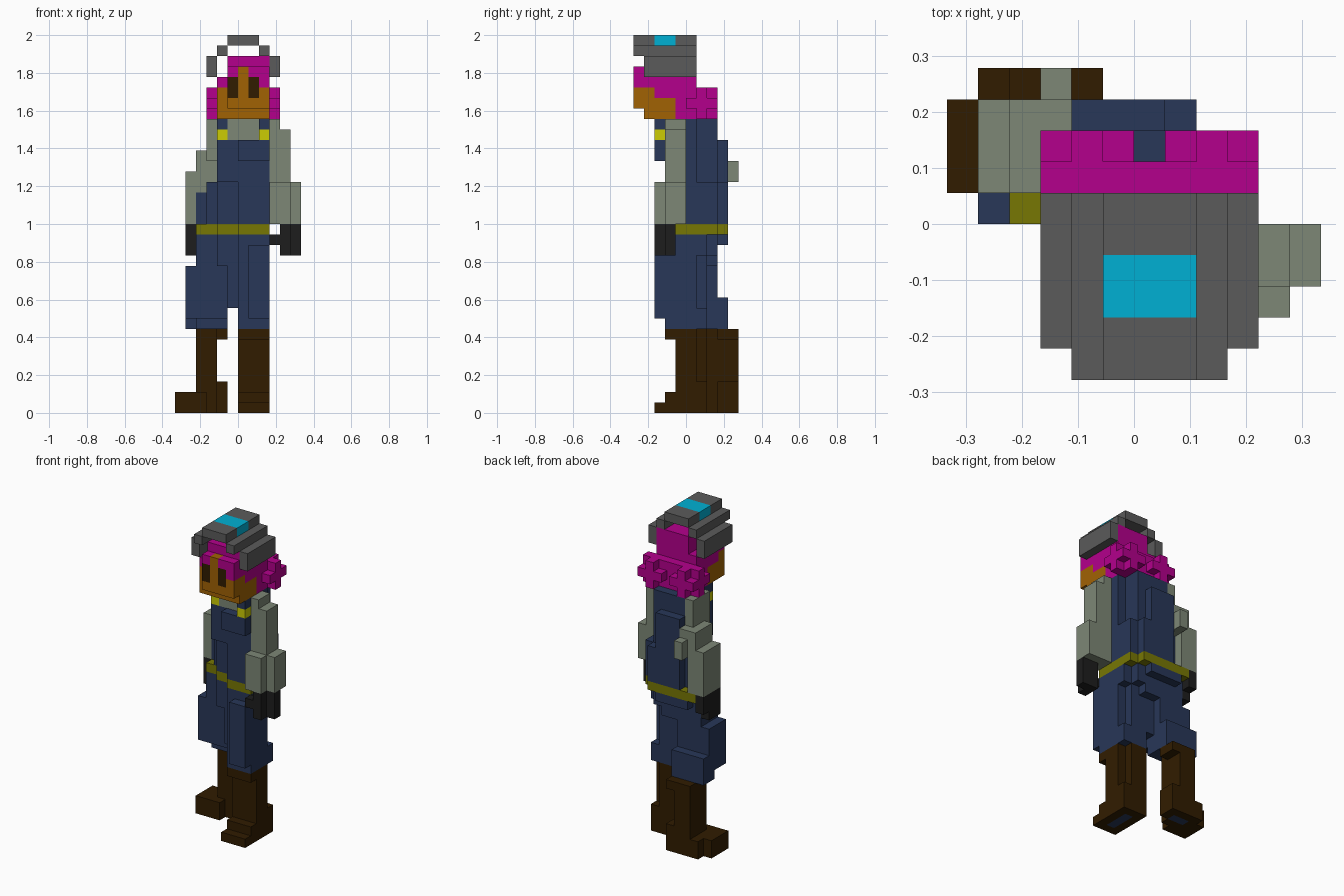
import bpy
import bmesh

default = bpy.data.objects.get("Cube")
if default:
    bpy.data.objects.remove(default, do_unlink=True)

UNIT = 2 / 36  # edge of one block


def srgb(r, g, b):
    return tuple((c / 255 / 12.92 if c < 11 else ((c / 255 + 0.055) / 1.055) ** 2.4)
                 for c in (r, g, b)) + (1.0,)


COLOURS = {
    "helmet_grey": srgb(91, 91, 91),
    "visor_cyan": srgb(0, 176, 212),
    "hair_magenta": srgb(180, 0, 140),
    "skin_orange": srgb(161, 98, 4),
    "leather_brown": srgb(49, 28, 0),
    "shirt_grey_green": srgb(125, 135, 118),
    "overall_navy": srgb(40, 55, 88),
    "buckle_yellow": srgb(204, 204, 4),
    "belt_olive": srgb(119, 119, 4),
    "glove_black": srgb(29, 29, 29),
}

MATERIALS = {}
for name, colour in COLOURS.items():
    mat = bpy.data.materials.new(name)
    mat.use_nodes = True
    mat.diffuse_color = colour
    mat.node_tree.nodes["Principled BSDF"].inputs["Base Color"].default_value = colour
    MATERIALS[name] = mat

blocks = {}  # cell -> (part, colour)


def fill(part, colour, xs, ys, zs):
    """Fill a box of blocks; later boxes replace earlier ones."""
    for x in range(*xs):
        for y in range(*ys):
            for z in range(*zs):
                blocks[x, y, z] = (part, colour)


# Boots: one toe points forward, the other is turned outwards
BROWN = "leather_brown"
fill("left_boot", BROWN, (0, 3), (-1, 1), (0, 8))
fill("left_boot", BROWN, (0, 2), (1, 2), (3, 8))
fill("left_boot", BROWN, (0, 3), (-2, -1), (7, 8))
fill("left_boot", BROWN, (0, 3), (1, 2), (0, 3))
fill("left_boot", BROWN, (0, 3), (-2, 1), (0, 2))
fill("left_boot", BROWN, (0, 3), (-3, 1), (0, 1))
fill("left_boot", "overall_navy", (1, 2), (-2, 1), (0, 1))
fill("right_boot", BROWN, (-4, -2), (2, 5), (0, 8))
fill("right_boot", BROWN, (-2, -1), (3, 5), (7, 8))
fill("right_boot", BROWN, (-6, -3), (1, 2), (0, 2))
fill("right_boot", BROWN, (-6, -2), (2, 4), (0, 2))
fill("right_boot", BROWN, (-5, -1), (4, 5), (0, 2))
fill("right_boot", BROWN, (-2, -1), (3, 5), (0, 3))
fill("right_boot", "overall_navy", (-4, -2), (3, 4), (0, 1))

# Trousers, stepped around the turned hips
NAVY = "overall_navy"
fill("left_trouser", NAVY, (0, 3), (-2, 1), (8, 15))
fill("left_trouser", NAVY, (0, 2), (1, 2), (8, 15))
fill("left_trouser", NAVY, (2, 3), (1, 2), (8, 10))
fill("left_trouser", NAVY, (1, 3), (-3, 0), (9, 16))
fill("right_trouser", NAVY, (-4, -1), (1, 4), (8, 11))
fill("right_trouser", NAVY, (-5, -4), (2, 4), (8, 11))
fill("right_trouser", NAVY, (-5, -1), (0, 3), (9, 14))
fill("hips", NAVY, (-1, 1), (-1, 2), (10, 14))
fill("hips", NAVY, (-4, 1), (0, 3), (14, 17))
fill("hips", NAVY, (1, 2), (0, 3), (15, 17))
fill("hips", NAVY, (2, 3), (0, 2), (15, 17))
fill("hips", NAVY, (-2, 3), (-1, 0), (14, 17))
fill("hips", NAVY, (0, 3), (-2, -1), (14, 17))
fill("hips", NAVY, (-3, 1), (3, 4), (16, 17))

# Belt and waist share one stepped footprint
for part, colour, z0, z1 in (("belt", "belt_olive", 17, 18), ("torso", NAVY, 18, 22)):
    fill(part, colour, (-2, 3), (-1, 3), (z0, z1))
    fill(part, colour, (0, 3), (-2, -1), (z0, z1))
    fill(part, colour, (-2, 2), (3, 4), (z0, z1))
    fill(part, colour, (-3, -2), (0, 3), (z0, z1))
fill("belt", "belt_olive", (-4, -3), (0, 3), (17, 18))
fill("belt", "belt_olive", (-4, -2), (3, 4), (17, 18))
fill("torso", NAVY, (-4, -3), (1, 2), (18, 21))

# Torso: chest and back are stepped because the body is turned
fill("torso", NAVY, (-2, 3), (-1, 1), (22, 28))
fill("torso", NAVY, (-2, 2), (1, 3), (22, 28))
fill("torso", NAVY, (-2, 1), (3, 4), (22, 26))
fill("torso", NAVY, (-2, 3), (-2, -1), (22, 26))
fill("torso", NAVY, (0, 3), (-3, -2), (24, 26))
fill("shirt_front", "shirt_grey_green", (-1, 2), (-2, 0), (26, 28))
for x, y in ((-2, -2), (2, -3)):
    fill("strap", NAVY, (x, x + 1), (y, 0), (26, 28))
    fill("strap", "buckle_yellow", (x, x + 1), (y, y + 1), (26, 27))

# Left arm held in front of the hip
SHIRT = "shirt_grey_green"
fill("left_arm", SHIRT, (3, 5), (-2, 0), (22, 27))
fill("left_arm", SHIRT, (3, 4), (-2, 0), (27, 28))
fill("left_arm", SHIRT, (3, 5), (-3, 0), (18, 22))
fill("left_arm", SHIRT, (5, 6), (-2, 0), (18, 22))
fill("left_glove", "glove_black", (4, 5), (-3, -1), (15, 18))
fill("left_glove", "glove_black", (5, 6), (-2, -1), (15, 18))
fill("left_glove", "glove_black", (3, 4), (-3, -2), (16, 17))

# Right arm held back
fill("right_arm", SHIRT, (-3, -2), (0, 3), (24, 28))
fill("right_arm", SHIRT, (-4, -2), (1, 4), (22, 25))
fill("right_arm", SHIRT, (-3, -2), (3, 5), (22, 24))
fill("right_arm", SHIRT, (-5, -4), (1, 4), (18, 23))
fill("right_arm", SHIRT, (-4, -3), (2, 4), (18, 22))
fill("right_arm", SHIRT, (-4, -3), (1, 2), (21, 22))
fill("right_glove", "glove_black", (-5, -4), (1, 3), (15, 18))
fill("right_glove", "glove_black", (-5, -4), (3, 4), (16, 18))

# Head and hair
HAIR, SKIN = "hair_magenta", "skin_orange"
fill("head", HAIR, (-1, 3), (-4, 1), (28, 34))
fill("head", HAIR, (-2, 3), (-4, 1), (28, 32))
for y1, z in ((-1, 28), (-1, 29), (-3, 30)):
    fill("head", SKIN, (-2, 3), (-4, y1), (z, z + 1))

# Face plate with eyes and long nose
fill("face", HAIR, (-1, 3), (-5, -4), (31, 33))
fill("face", SKIN, (-1, 3), (-5, -4), (29, 31))
fill("face", SKIN, (0, 1), (-5, -4), (29, 33))
for x in (-1, 1):
    fill("face", BROWN, (x, x + 1), (-5, -4), (30, 32))

# Two round hair puffs, cubes without their corners
fill("hair_bridge", HAIR, (0, 1), (1, 2), (28, 31))
for side, x in (("right", -3), ("left", 1)):
    wide, deep, tall = (x, x + 3), (0, 3), (28, 31)
    fill(side + "_hair_puff", HAIR, (x + 1, x + 2), deep, tall)
    fill(side + "_hair_puff", HAIR, wide, (1, 2), tall)
    fill(side + "_hair_puff", HAIR, wide, deep, (29, 30))

# Arched helmet, open underneath
GREY = "helmet_grey"
fill("helmet", GREY, (-1, 2), (-5, 1), (35, 36))
fill("helmet", "visor_cyan", (-1, 2), (-3, -1), (35, 36))
for inner, outer in ((-2, -3), (2, 3)):
    fill("helmet", GREY, (inner, inner + 1), (-5, 1), (34, 35))
    fill("helmet", GREY, (outer, outer + 1), (-4, 1), (32, 34))


def cell_faces(cell):
    """Corner loops of the sides of a block that touch no other block."""
    for axis in range(3):
        u, v = (axis + 1) % 3, (axis + 2) % 3
        for side in (0, 1):
            near = list(cell)
            near[axis] += 2 * side - 1
            if tuple(near) in blocks:
                continue
            loop = []
            for du, dv in ((0, 0), (1, 0), (1, 1), (0, 1)):
                corner = list(cell)
                corner[axis] += side
                corner[u] += du
                corner[v] += dv
                loop.append(tuple(corner))
            yield loop if side else loop[::-1]


def build(part):
    """Make one object from the outer block sides of a part."""
    bm = bmesh.new()
    verts, slots = {}, []
    for cell, (owner, colour) in blocks.items():
        if owner != part:
            continue
        if colour not in slots:
            slots.append(colour)
        for loop in cell_faces(cell):
            for c in loop:
                if c not in verts:
                    verts[c] = bm.verts.new([UNIT * k for k in c])
            face = bm.faces.new([verts[c] for c in loop])
            face.material_index = slots.index(colour)
    mesh = bpy.data.meshes.new(part)
    bm.to_mesh(mesh)
    bm.free()
    for colour in slots:
        mesh.materials.append(MATERIALS[colour])
    bpy.context.collection.objects.link(bpy.data.objects.new(part, mesh))


for part_name in dict.fromkeys(owner for owner, _ in blocks.values()):
    build(part_name)
